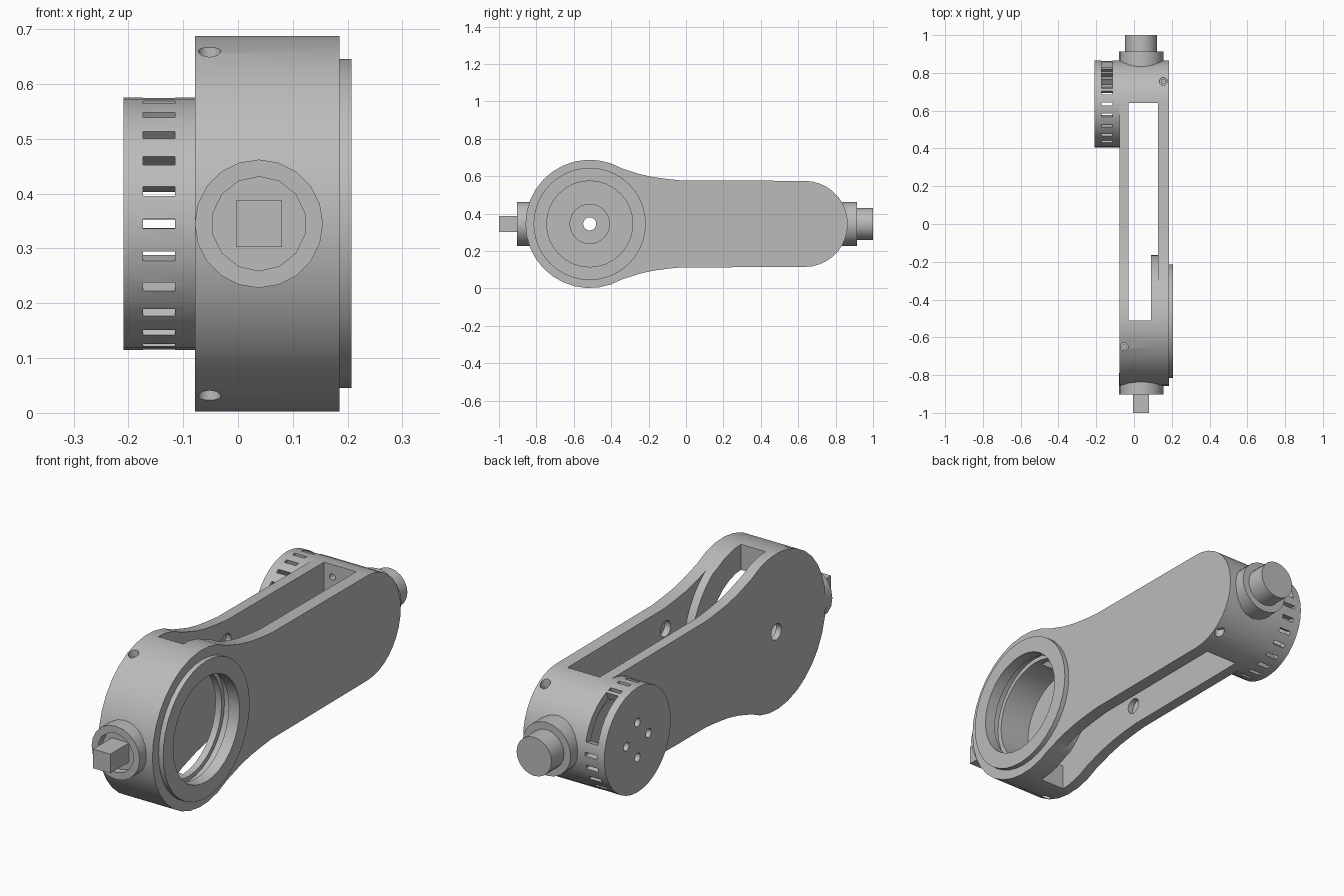
import bpy
import bmesh
from math import sin, cos, pi, radians
from mathutils import Matrix, Vector

cube = bpy.data.objects.get("Cube")
if cube:
    bpy.data.objects.remove(cube, do_unlink=True)

grey = bpy.data.materials.new("plain_grey")
grey.use_nodes = True
grey.diffuse_color = (0.5, 0.5, 0.5, 1)
grey.node_tree.nodes["Principled BSDF"].inputs["Base Color"].default_value = (0.5, 0.5, 0.5, 1)

MID = 0.345      # height of the centre line
HEAD = -0.515    # y of the large end
TAIL = 0.635     # y of the small end
AXIS = 0.038     # x of the end shafts


def finish(name, bm):
    bmesh.ops.recalc_face_normals(bm, faces=bm.faces)
    mesh = bpy.data.meshes.new(name)
    bm.to_mesh(mesh)
    bm.free()
    mesh.materials.append(grey)
    obj = bpy.data.objects.new(name, mesh)
    bpy.context.collection.objects.link(obj)
    return obj


def prism(name, points, x0, x1):
    """Extrude a (y, z) outline along x."""
    bm = bmesh.new()
    face = bm.faces.new([bm.verts.new((x0, y, z)) for y, z in points])
    ext = bmesh.ops.extrude_face_region(bm, geom=[face])
    verts = [v for v in ext["geom"] if isinstance(v, bmesh.types.BMVert)]
    bmesh.ops.translate(bm, vec=(x1 - x0, 0, 0), verts=verts)
    return finish(name, bm)


def box(name, x0, x1, y0, y1, z0, z1):
    return prism(name, [(y0, z0), (y1, z0), (y1, z1), (y0, z1)], x0, x1)


def cyl(name, axis, r, start, end, a, b, sides=32):
    """Cylinder along an axis; a and b are the other two coordinates in order."""
    bm = bmesh.new()
    bmesh.ops.create_cone(bm, cap_ends=True, segments=sides, radius1=r, radius2=r,
                          depth=end - start)
    mid = (start + end) / 2
    if axis == "X":
        rot, pos = Matrix.Rotation(pi / 2, 4, "Y"), (mid, a, b)
    elif axis == "Y":
        rot, pos = Matrix.Rotation(pi / 2, 4, "X"), (a, mid, b)
    else:
        rot, pos = Matrix.Identity(4), (a, b, mid)
    bm.transform(Matrix.Translation(Vector(pos)) @ rot)
    return finish(name, bm)


def cut(target, *cutters):
    for c in cutters:
        mod = target.modifiers.new("cut", "BOOLEAN")
        mod.operation = "DIFFERENCE"
        mod.solver = "EXACT"
        mod.object = c
        bpy.context.view_layer.objects.active = target
        bpy.ops.object.modifier_apply(modifier=mod.name)
        bpy.data.objects.remove(c, do_unlink=True)


def arc(cy, r, a0, a1, n):
    angles = [radians(a0 + (a1 - a0) * i / n) for i in range(n + 1)]
    return [(cy + r * cos(a), MID + r * sin(a)) for a in angles]


# Housing: large round head, curved neck, round tail
upper = arc(HEAD, 0.343, 180, 60, 11)
upper += [(-0.25, 0.612), (-0.18, 0.596), (-0.1, 0.585), (-0.03, 0.578)]
upper += arc(TAIL, 0.23, 90, 0, 9)
lower = [(y, 2 * MID - z) for y, z in reversed(upper[1:-1])]
housing = prism("housing", upper + lower, -0.078, 0.185)

# Long slot, leaving a thicker round pad on the right wall of the head
slot = box("slot_cutter", -0.03, 0.127, -0.51, 0.64, -0.2, 0.9)
cut(slot, cyl("pad_cutter", "X", 0.35, 0.09, 0.3, HEAD, MID, 48))
cut(housing, slot)

# Head bore with an inner groove, and the stepped hole in the left wall
cut(housing,
    cyl("bore_cutter", "X", 0.23, -0.03, 0.3, HEAD, MID),
    cyl("groove_cutter", "X", 0.25, 0.12, 0.155, HEAD, MID),
    cyl("recess_cutter", "X", 0.105, -0.052, 0.0, HEAD, MID),
    cyl("hole_cutter", "X", 0.035, -0.2, 0.0, HEAD, MID, 20))

# Opening from the slot into the drum
cut(housing, cyl("drum_opening_cutter", "X", 0.14, -0.2, -0.03, TAIL, MID))

# Paired holes above and below the centre line
for s in (-1, 1):
    z = MID + s * 0.14
    cut(housing,
        cyl("wall_hole_cutter", "X", 0.035, -0.055, 0.155, -0.04, z, 16),
        cyl("end_hole_cutter", "Y", 0.014, 0.6, 0.69, 0.01, MID + s * 0.175, 12))
    for x, y, h in ((-0.052, -0.65, 0.315), (0.155, 0.755, 0.196)):
        for r, deep in ((0.021, 0.025), (0.011, 0.06)):
            ends = sorted((MID + s * (h - deep), MID + s * (h + 0.1)))
            cut(housing, cyl("screw_hole_cutter", "Z", r, *ends, x, y, 14))

# Raised ring around the head bore
bore_ring = cyl("bore_ring", "X", 0.3, 0.18, 0.207, HEAD, MID, 40)
cut(bore_ring, cyl("ring_cutter", "X", 0.23, 0.1, 0.3, HEAD, MID))

# Hollow slotted drum on the left of the tail
drum = cyl("slotted_drum", "X", 0.23, -0.209, -0.077, TAIL, MID, 36)
cut(drum, cyl("cavity_cutter", "X", 0.195, -0.187, 0.0, TAIL, MID, 36))


def drum_window(a0, a1, n):
    ring = arc(TAIL, 0.27, a0, a1, n) + arc(TAIL, 0.16, a1, a0, n)
    cut(drum, prism("window_cutter", ring, -0.173, -0.115))


drum_window(16, 69, 8)
for i in range(24):
    if i not in (2, 3, 4):
        drum_window(i * 15 - 2.2, i * 15 + 2.2, 1)
for y, z in arc(TAIL, 0.077, 0, 270, 3):
    cut(drum, cyl("face_hole_cutter", "X", 0.019, -0.3, -0.15, y, z, 14))

# Front collar with a recess and a square drive
front_collar = cyl("front_collar", "Y", 0.117, -0.903, -0.79, AXIS, MID, 20)
cut(front_collar, cyl("collar_cutter", "Y", 0.086, -1.0, -0.87, AXIS, MID, 14))
square_drive = box("square_drive", AXIS - 0.042, AXIS + 0.042, -1.0, -0.85,
                   MID - 0.042, MID + 0.042)

# Rear collar and round shaft
rear_collar = cyl("rear_collar", "Y", 0.117, 0.79, 0.913, AXIS, MID, 20)
rear_shaft = cyl("rear_shaft", "Y", 0.085, 0.88, 1.0, AXIS, MID, 20)

# Smooth curved walls, keep sharp rims
bpy.ops.object.select_all(action="DESELECT")
for obj in (housing, bore_ring, drum, front_collar, square_drive, rear_collar, rear_shaft):
    obj.select_set(True)
bpy.context.view_layer.objects.active = housing
bpy.ops.object.shade_smooth_by_angle(angle=radians(28))
